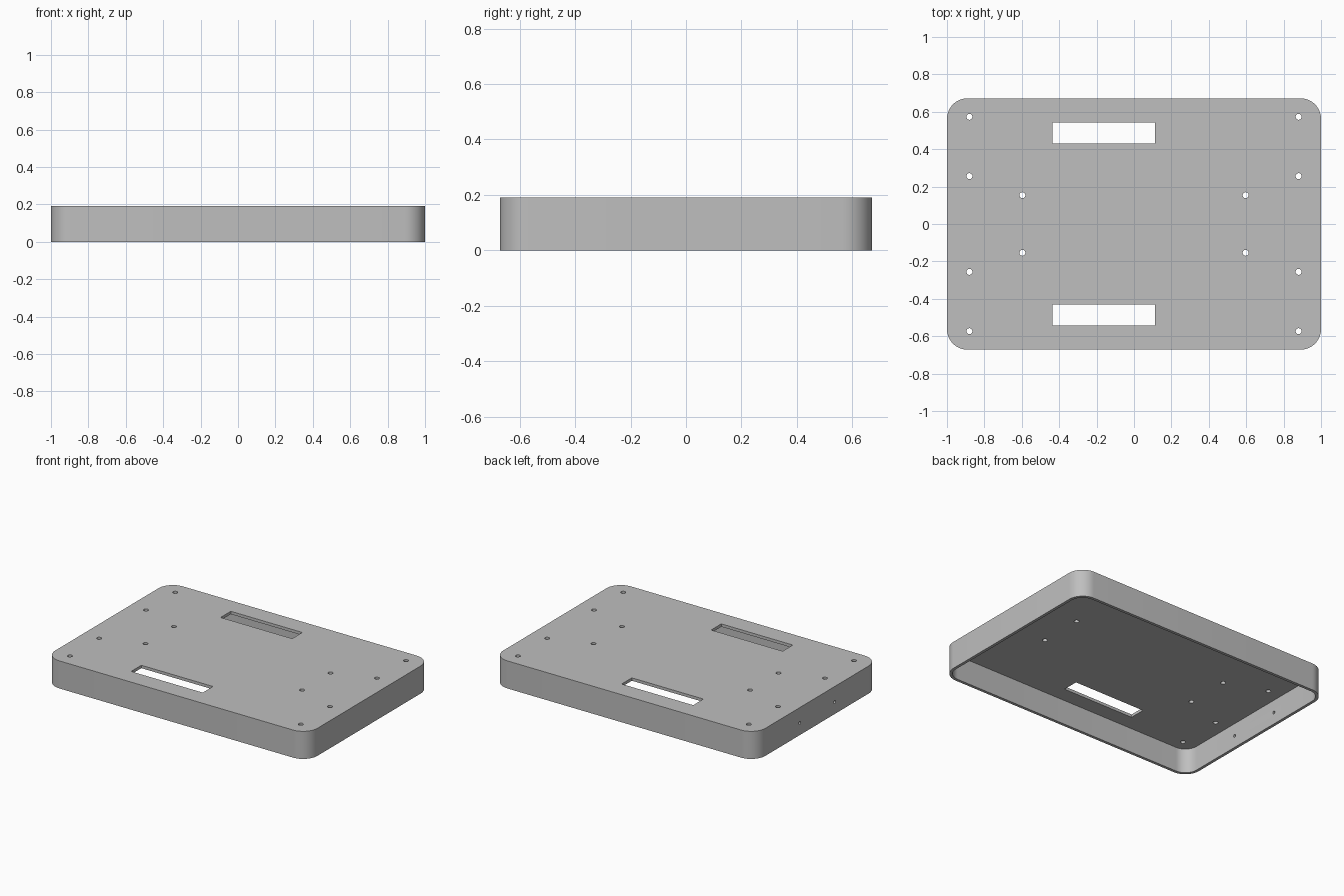
import bpy
import bmesh
from math import cos, sin, pi, radians
from mathutils import Matrix, Vector

cube = bpy.data.objects.get("Cube")
if cube:
    bpy.data.objects.remove(cube, do_unlink=True)

HALF_X, HALF_Y, HEIGHT = 1.0, 0.672, 0.19
CORNER, WALL = 0.11, 0.02
STEPS = 12

grey = bpy.data.materials.new("plain grey")
grey.use_nodes = True
colour = (0.52, 0.52, 0.52, 1)
grey.diffuse_color = colour
grey.node_tree.nodes["Principled BSDF"].inputs["Base Color"].default_value = colour


def make_object(name, bm):
    bmesh.ops.recalc_face_normals(bm, faces=bm.faces)
    mesh = bpy.data.meshes.new(name)
    bm.to_mesh(mesh)
    bm.free()
    mesh.materials.append(grey)
    obj = bpy.data.objects.new(name, mesh)
    bpy.context.collection.objects.link(obj)
    return obj


def rounded_block(name, hx, hy, radius, z0, z1):
    """Upright block with four rounded vertical corners."""
    bm = bmesh.new()
    ring = []
    for k, (sx, sy) in enumerate([(1, 1), (-1, 1), (-1, -1), (1, -1)]):
        for i in range(STEPS + 1):
            a = (k + i / STEPS) * pi / 2
            ring.append(bm.verts.new((sx * (hx - radius) + radius * cos(a),
                                      sy * (hy - radius) + radius * sin(a), z0)))
    base = bm.faces.new(ring)
    new = bmesh.ops.extrude_face_region(bm, geom=[base])["geom"]
    top = [v for v in new if isinstance(v, bmesh.types.BMVert)]
    bmesh.ops.translate(bm, verts=top, vec=(0, 0, z1 - z0))
    return make_object(name, bm)


def add_pin(bm, centre, radius, axis="Z"):
    turn = Matrix.Rotation(pi / 2, 4, "Y") if axis == "X" else Matrix()
    bmesh.ops.create_cone(bm, cap_ends=True, segments=24, radius1=radius,
                          radius2=radius, depth=0.1,
                          matrix=Matrix.Translation(Vector(centre)) @ turn)


# Open-bottomed shell: rounded block minus its cavity
shell = rounded_block("tray_shell", HALF_X, HALF_Y, CORNER, 0, HEIGHT)
cavity = rounded_block("cavity_cutter", HALF_X - WALL, HALF_Y - WALL,
                       CORNER - WALL, -0.1, HEIGHT - WALL)

# Screw holes and slots through the top plate, small holes in one end wall
bm = bmesh.new()
for sy in (-1, 1):
    for sx in (-1, 1):
        for x, y in [(0.88, 0.573), (0.88, 0.256), (0.597, 0.154)]:
            add_pin(bm, (sx * x, sy * y, HEIGHT), 0.016)
    slot = Matrix.Translation((-0.162, sy * 0.487, HEIGHT)) @ Matrix.Diagonal((0.546, 0.111, 0.1, 1))
    bmesh.ops.create_cube(bm, size=1, matrix=slot)
    add_pin(bm, (-HALF_X, sy * 0.19, 0.083), 0.01, "X")
holes = make_object("hole_cutter", bm)

cutters = [cavity, holes]
for cutter in cutters:
    cutter.hide_render = True
    mod = shell.modifiers.new(cutter.name, "BOOLEAN")
    mod.operation = "DIFFERENCE"
    mod.solver = "EXACT"
    mod.object = cutter

# Bake the cuts and remove the helpers
depsgraph = bpy.context.evaluated_depsgraph_get()
baked = bpy.data.meshes.new_from_object(shell.evaluated_get(depsgraph))
shell.modifiers.clear()
shell.data = baked
baked.materials.clear()
baked.materials.append(grey)
for poly in baked.polygons:
    poly.material_index = 0
for cutter in cutters:
    bpy.data.objects.remove(cutter, do_unlink=True)

# Smooth corners, crisp edges
bpy.ops.object.select_all(action="DESELECT")
shell.select_set(True)
bpy.context.view_layer.objects.active = shell
bpy.ops.object.shade_smooth_by_angle(angle=radians(30))
